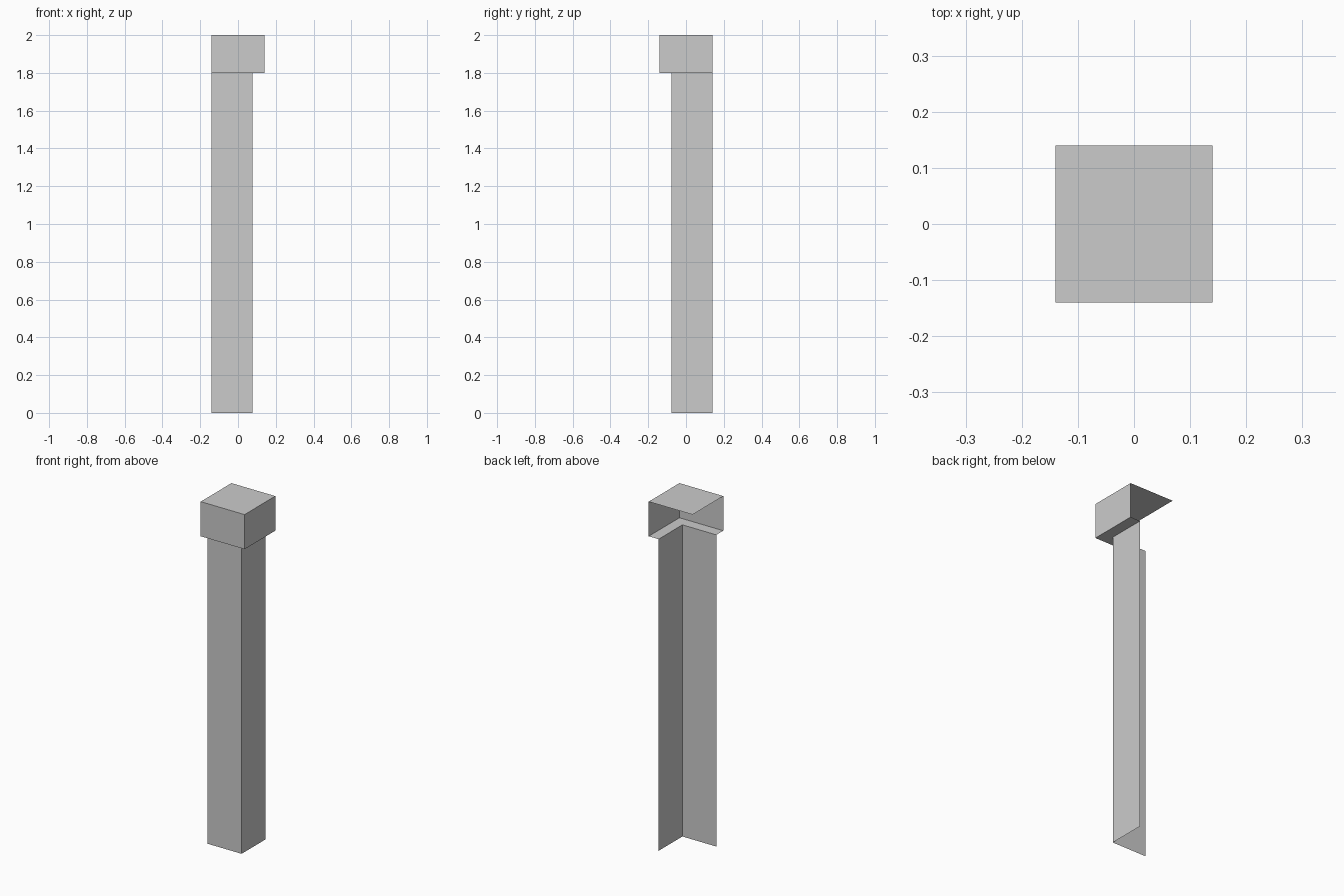
import bpy, bmesh

if "Cube" in bpy.data.objects:
    bpy.data.objects.remove(bpy.data.objects["Cube"])

EDGE = 0.14      # open back/left limit and cap half width
SHAFT = 0.077    # shaft face offset from centre
LEDGE_Z, TOP_Z = 1.8, 2.0


def corner(d, z):
    """L-shaped path: left end, front-right corner, back end."""
    return [(-EDGE, -d, z), (d, -d, z), (d, EDGE, z)]


def strip(bm, a, b):
    """Skin two L paths with two quads."""
    va, vb = [bm.verts.new(p) for p in a], [bm.verts.new(p) for p in b]
    for i in range(2):
        bm.faces.new((va[i], va[i + 1], vb[i + 1], vb[i]))


def finish(name, bm):
    bmesh.ops.remove_doubles(bm, verts=bm.verts, dist=1e-5)
    me = bpy.data.meshes.new(name)
    bm.to_mesh(me)
    bm.free()
    bpy.context.collection.objects.link(bpy.data.objects.new(name, me))


# Shaft: front and right walls only, open behind and below
bm = bmesh.new()
strip(bm, corner(SHAFT, 0), corner(SHAFT, LEDGE_Z))
finish("shaft", bm)

# Cap: ledge underneath, front and right walls, square top
bm = bmesh.new()
strip(bm, corner(SHAFT, LEDGE_Z), corner(EDGE, LEDGE_Z))
strip(bm, corner(EDGE, LEDGE_Z), corner(EDGE, TOP_Z))
top = corner(EDGE, TOP_Z) + [(-EDGE, EDGE, TOP_Z)]
bm.faces.new([bm.verts.new(p) for p in top])
bmesh.ops.remove_doubles(bm, verts=bm.verts, dist=1e-5)
finish("cap", bm)
